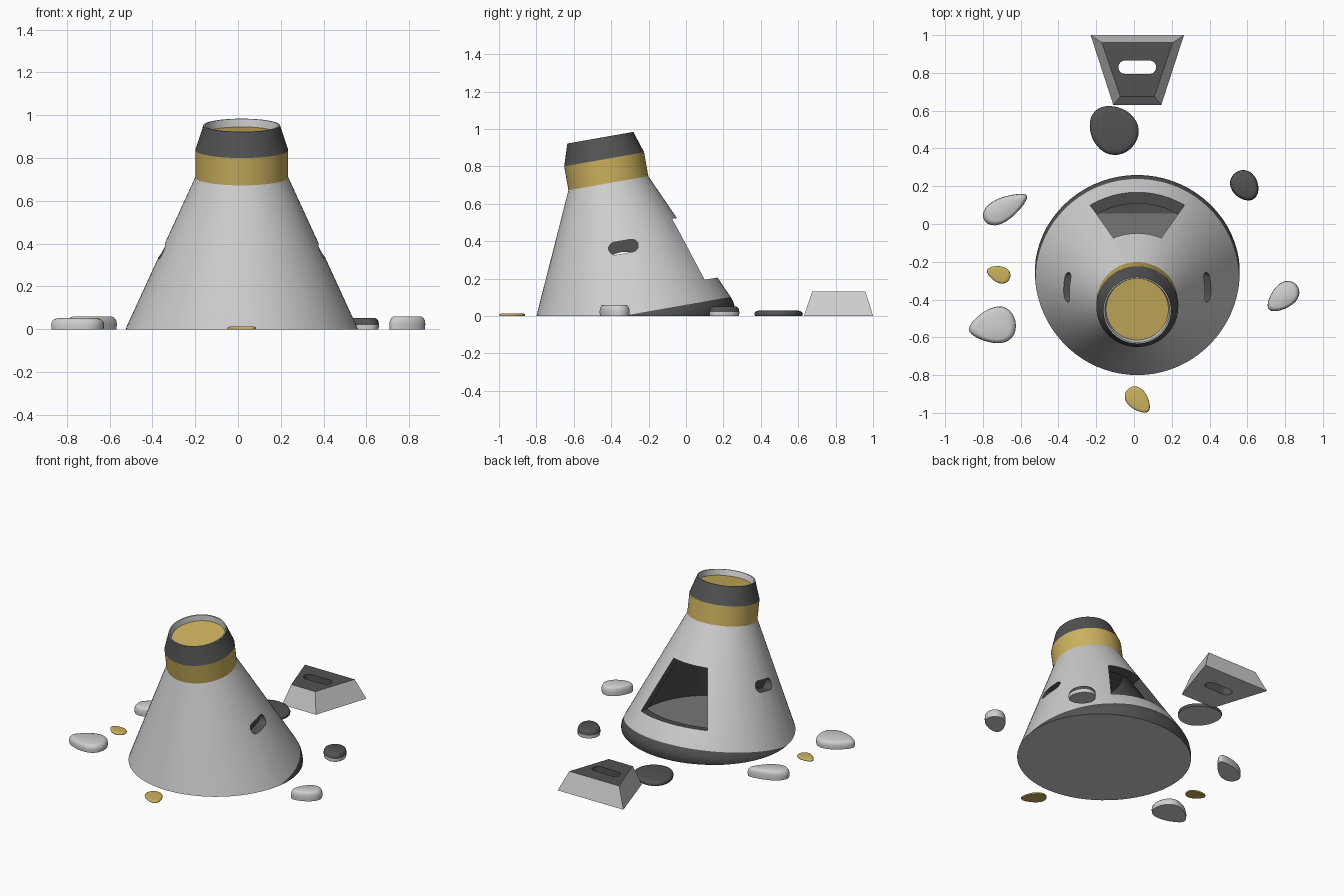
import bpy, bmesh
from math import sin, cos, pi, radians
from mathutils import Matrix, Vector

if "Cube" in bpy.data.objects:
    bpy.data.objects.remove(bpy.data.objects["Cube"], do_unlink=True)


def material(name, r, g, b):
    m = bpy.data.materials.new(name)
    m.use_nodes = True
    m.diffuse_color = (r, g, b, 1)
    m.node_tree.nodes["Principled BSDF"].inputs["Base Color"].default_value = (r, g, b, 1)
    return m


MATS = [material("light_grey", 0.62, 0.62, 0.62), material("charcoal", 0.085, 0.085, 0.085),
        material("gold", 0.6, 0.44, 0.11), material("floor_grey", 0.18, 0.18, 0.18)]
LIGHT, DARK, GOLD, FLOOR = range(4)
# Capsule frame: leaning forward, origin at the top of the cone
TILT = Matrix.Translation((0.0175, -0.415, 0.71)) @ Matrix.Rotation(radians(10), 4, "X")


def loft(name, rings, colours, matrix=Matrix()):
    """Join rings of points into a solid; colours run start cap, bands, end cap."""
    bm = bmesh.new()
    loops = [[bm.verts.new(matrix @ Vector(p)) for p in ring] for ring in rings]
    bm.faces.new(loops[0]).material_index = colours[0]
    bm.faces.new(loops[-1]).material_index = colours[-1]
    n = len(loops[0])
    for a, b, colour in zip(loops, loops[1:], colours[1:]):
        for i in range(n):
            j = (i + 1) % n
            bm.faces.new((a[i], a[j], b[j], b[i])).material_index = colour
    bmesh.ops.recalc_face_normals(bm, faces=bm.faces)
    mesh = bpy.data.meshes.new(name)
    bm.to_mesh(mesh)
    bm.free()
    for m in MATS:
        mesh.materials.append(m)
    ob = bpy.data.objects.new(name, mesh)
    bpy.context.scene.collection.objects.link(ob)
    return ob


def circle(r, z, n=72):
    return [(r * cos(2 * pi * i / n), r * sin(2 * pi * i / n), z) for i in range(n)]


def lathe(name, profile, colours):
    return loft(name, [circle(r, z) for r, z in profile], colours, TILT)


def stadium(half, r, n=8):
    """Rounded slot outline, long along the first axis."""
    pts = []
    for side in (1, -1):
        for i in range(n + 1):
            a = -pi / 2 + pi * i / n
            pts.append((side * (half - r + r * cos(a)), side * r * sin(a)))
    return pts


def carve(ob, cutter):
    mod = ob.modifiers.new("carve", "BOOLEAN")
    mod.operation = "DIFFERENCE"
    mod.solver = "EXACT"
    mod.object = cutter
    bpy.context.view_layer.update()
    deps = bpy.context.evaluated_depsgraph_get()
    mesh = bpy.data.meshes.new_from_object(ob.evaluated_get(deps))
    ob.modifiers.clear()
    ob.data = mesh
    bpy.data.objects.remove(cutter, do_unlink=True)


def smooth(ob, angle=30):
    ob.data.shade_smooth()
    ob.data.set_sharp_from_angle(angle=radians(angle))


def ground_block(top, colour):
    square = [(-2, -2), (2, -2), (2, 2), (-2, 2)]
    return loft("ground_cutter", [[(x, y, z) for x, y in square] for z in (-1, top)], [colour] * 3)


# Hull and heat shield
hull = lathe("hull", [(0.217, 0), (0.538, -0.712), (0.548, -0.74), (0.55, -0.765),
                      (0.545, -0.79), (0.525, -0.825), (0.4, -0.87)],
             [LIGHT, LIGHT, DARK, DARK, DARK, DARK, DARK, DARK])
cabin = lathe("cabin_cutter", [(0.2, -0.1), (0.475, -0.705), (0.475, -0.775)], [DARK] * 4)
carve(cabin, ground_block(0.006, FLOOR))
carve(hull, cabin)

# Doorway at the back
door = [(-0.25, -0.598), (0.25, -0.598), (0.127, -0.247), (-0.127, -0.247)]
carve(hull, loft("door_cutter", [[(x, y, z) for x, z in door] for y in (0.2, 0.8)], [DARK] * 3, TILT))

# Recessed side windows
for side in (-1, 1):
    rings = [[(side * x, u + 0.02, v - 0.35) for u, v in stadium(0.08, 0.034)] for x in (0.325, 0.6)]
    carve(hull, loft("window_cutter", rings, [DARK] * 3, TILT))

# Flat underside
carve(hull, ground_block(0, LIGHT))
smooth(hull)

# Collar with gold band, dark nose ring and recessed gold lid
collar = lathe("collar", [(0.217, 0), (0.217, 0.13), (0.179, 0.247), (0.172, 0.247), (0.165, 0.21)],
               [LIGHT, GOLD, DARK, LIGHT, LIGHT, GOLD])
smooth(collar, 15)

# Fallen hatch with slot window
hatch_base = [(-0.247, 1), (0.247, 1), (0.127, 0.63), (-0.127, 0.63)]
hatch_top = [(-0.187, 0.96), (0.187, 0.96), (0.09, 0.675), (-0.09, 0.675)]
hatch = loft("hatch", [[(x + 0.0175, y, z) for x, y in pts]
                       for pts, z in ((hatch_base, 0), (hatch_top, 0.13))], [LIGHT, LIGHT, DARK])
carve(hatch, loft("slot_cutter", [[(u + 0.0175, v + 0.83, z) for u, v in stadium(0.1, 0.036)]
                                  for z in (-0.1, 0.3)], [DARK] * 3))


# Scattered stones
def stone(name, x, y, a, b, turn, taper, height, colour, skirt=None):
    spin = Matrix.Translation((x, y, 0)) @ Matrix.Rotation(radians(turn), 4, "Z")
    rings = []
    for scale, h in ((0.98, 0), (1, 0.4), (0.97, 0.7), (0.88, 0.92), (0.75, 1)):
        ring = []
        for i in range(32):
            t = 2 * pi * i / 32
            ring.append((a * scale * cos(t), b * scale * sin(t) * (1 - taper * cos(t)), h * height))
        rings.append(ring)
    base = colour if skirt is None else skirt
    under = GOLD if colour == GOLD else LIGHT
    smooth(loft(name, rings, [under, base] + [colour] * 4, spin), 50)


stone("flat_dark_stone", -0.11, 0.5, 0.137, 0.122, 135, 0.12, 0.03, DARK)
stone("small_dark_stone", 0.587, 0.203, 0.085, 0.07, -55, 0.12, 0.052, DARK, LIGHT)
stone("long_pale_stone", -0.68, 0.085, 0.13, 0.06, 30, 0.35, 0.06, LIGHT)
stone("wide_pale_stone", -0.75, -0.54, 0.125, 0.092, 190, 0.35, 0.052, LIGHT)
stone("round_pale_stone", 0.787, -0.387, 0.098, 0.062, 222, 0.25, 0.06, LIGHT)
stone("left_gold_stone", -0.717, -0.265, 0.064, 0.043, 160, 0.25, 0.014, GOLD)
stone("front_gold_stone", 0.022, -0.933, 0.08, 0.053, -48, 0.25, 0.014, GOLD)
